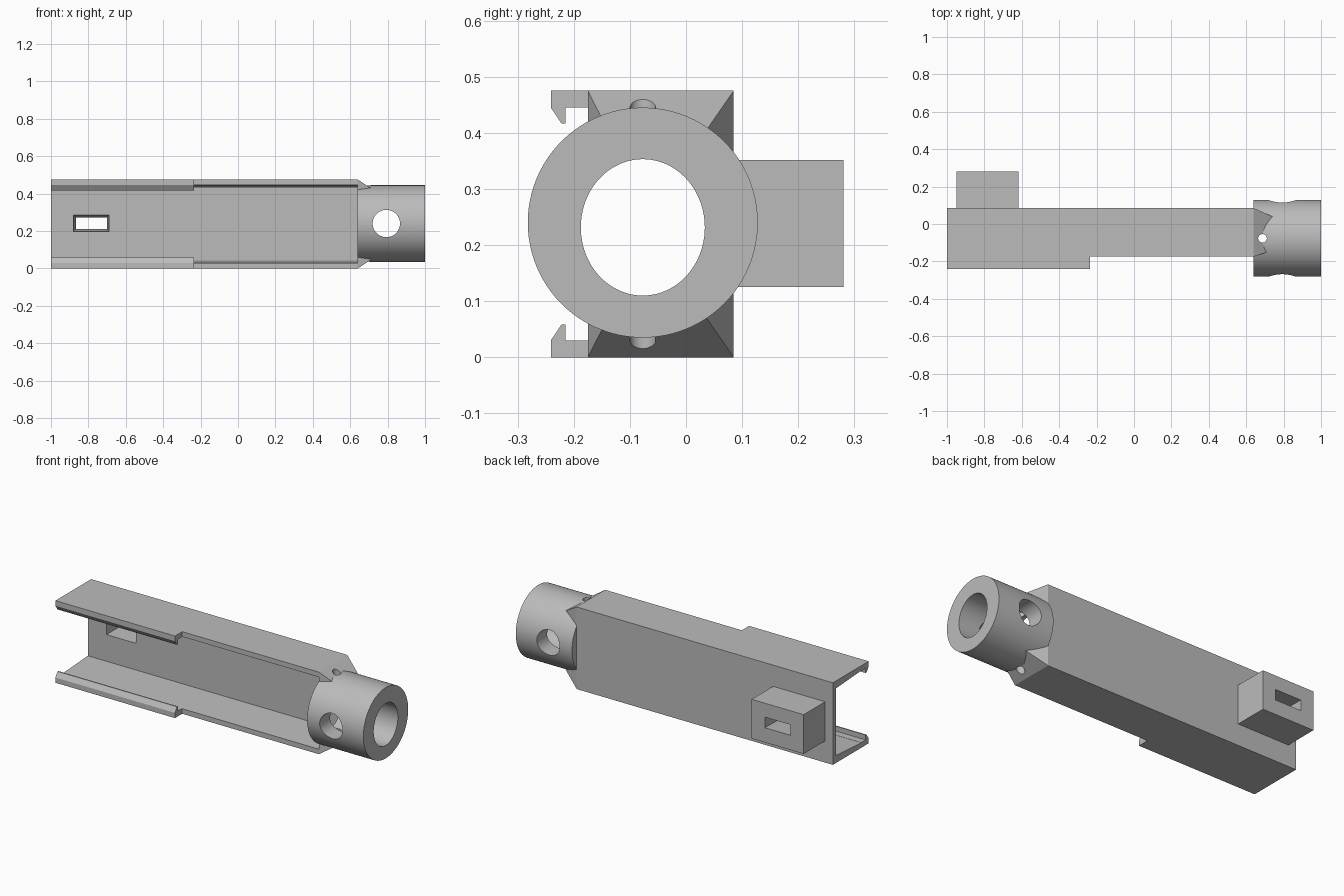
import bpy, bmesh, math
from mathutils import Matrix, Vector

if "Cube" in bpy.data.objects:
    bpy.data.objects.remove(bpy.data.objects["Cube"], do_unlink=True)

grey = bpy.data.materials.new("plain grey")
grey.use_nodes = True
COLOUR = (0.5, 0.5, 0.5, 1)
grey.diffuse_color = COLOUR
grey.node_tree.nodes["Principled BSDF"].inputs["Base Color"].default_value = COLOUR

MID_Z = 0.2375       # mirror plane of the channel
AXIS_Y = -0.077      # centre line of the collar
END_X = 0.64         # channel end, start of collar


def finish(bm, name):
    bmesh.ops.recalc_face_normals(bm, faces=bm.faces)
    mesh = bpy.data.meshes.new(name)
    bm.to_mesh(mesh)
    bm.free()
    mesh.materials.append(grey)
    obj = bpy.data.objects.new(name, mesh)
    bpy.context.collection.objects.link(obj)
    return obj


def loft(name, first, last):
    """Solid between two matching rings of points."""
    bm = bmesh.new()
    a = [bm.verts.new(p) for p in first]
    b = [bm.verts.new(p) for p in last]
    bm.faces.new(a)
    bm.faces.new(b[::-1])
    for i in range(len(a)):
        j = (i + 1) % len(a)
        bm.faces.new((a[j], a[i], b[i], b[j]))
    return finish(bm, name)


def extrude_x(name, profile, x0, x1):
    return loft(name, [(x0, y, z) for y, z in profile], [(x1, y, z) for y, z in profile])


def rect_x(x, y0, y1, z0, z1):
    return [(x, y0, z0), (x, y1, z0), (x, y1, z1), (x, y0, z1)]


def rect_y(y, x0, x1, z0, z1):
    return [(x0, y, z0), (x1, y, z0), (x1, y, z1), (x0, y, z1)]


def cylinder(name, centre, axis, radius, length, stretch=1):
    bm = bmesh.new()
    bmesh.ops.create_cone(bm, cap_ends=True, segments=96, radius1=radius,
                          radius2=radius, depth=length)
    turn = Vector((0, 0, 1)).rotation_difference(Vector(axis)).to_matrix().to_4x4()
    bmesh.ops.transform(bm, verts=bm.verts, matrix=Matrix.Translation(centre)
                        @ Matrix.Diagonal((1, 1, stretch, 1)) @ turn)
    return finish(bm, name)


def cut(obj, cutters):
    for cutter in cutters:
        mod = obj.modifiers.new("cut", "BOOLEAN")
        mod.operation = "DIFFERENCE"
        mod.solver = "EXACT"
        mod.object = cutter
    bpy.context.view_layer.update()
    mesh = bpy.data.meshes.new_from_object(
        obj.evaluated_get(bpy.context.evaluated_depsgraph_get()))
    obj.modifiers.clear()
    obj.data = mesh


def mirrored(points):
    return [(y, 2 * MID_Z - z) for y, z in reversed(points)]


# Open channel with slightly tapered flanges
upper = [(0.085, 0.475), (-0.175, 0.475), (-0.175, 0.446), (0.055, 0.432)]
channel = extrude_x("channel", upper + mirrored(upper), -1, END_X)

# Snap hooks on the flange edges
hook = [(-0.175, 0.475), (-0.241, 0.475), (-0.241, 0.445), (-0.222, 0.417),
        (-0.215, 0.417), (-0.215, 0.445), (-0.175, 0.445)]
extrude_x("upper_hook", hook, -1, -0.235)
extrude_x("lower_hook", mirrored(hook), -1, -0.235)

# Block on the back
lug = loft("rear_block", rect_y(0.07, -0.95, -0.617, 0.125, 0.352),
           rect_y(0.281, -0.95, -0.617, 0.125, 0.352))

# Tapered neck and round collar
neck = loft("neck", rect_x(END_X, -0.175, 0.085, 0, 0.475),
            rect_x(0.8, -0.122, 0.013, 0.104, 0.371))
collar = cylinder("collar", (0.82, AXIS_Y, 0.24), (1, 0, 0), 0.205, 0.36)

# Cutters: bore, cross hole, pin hole, slot
bore = cylinder("bore_cutter", (0.8, AXIS_Y, 0.2315), (1, 0, 0), 0.1105, 0.8, 1.1)
cross = cylinder("cross_cutter", (0.793, AXIS_Y, 0.24), (0, 1, 0), 0.073, 0.8)
pin = cylinder("pin_cutter", (0.687, AXIS_Y, 0.24), (0, 0, 1), 0.023, 0.8)
slot = loft("slot_cutter", rect_y(0.045, -0.88, -0.69, 0.197, 0.285),
            rect_y(0.3, -0.866, -0.702, 0.211, 0.27))

cut(channel, [slot])
cut(lug, [slot])
cut(neck, [bore, cross, pin])
cut(collar, [bore, cross, pin])
for helper in (bore, cross, pin, slot):
    bpy.data.objects.remove(helper, do_unlink=True)

# Smooth the round parts, keeping crisp edges
bpy.ops.object.select_all(action="DESELECT")
for obj in (neck, collar):
    obj.select_set(True)
bpy.context.view_layer.objects.active = collar
bpy.ops.object.shade_smooth_by_angle(angle=math.radians(30))
